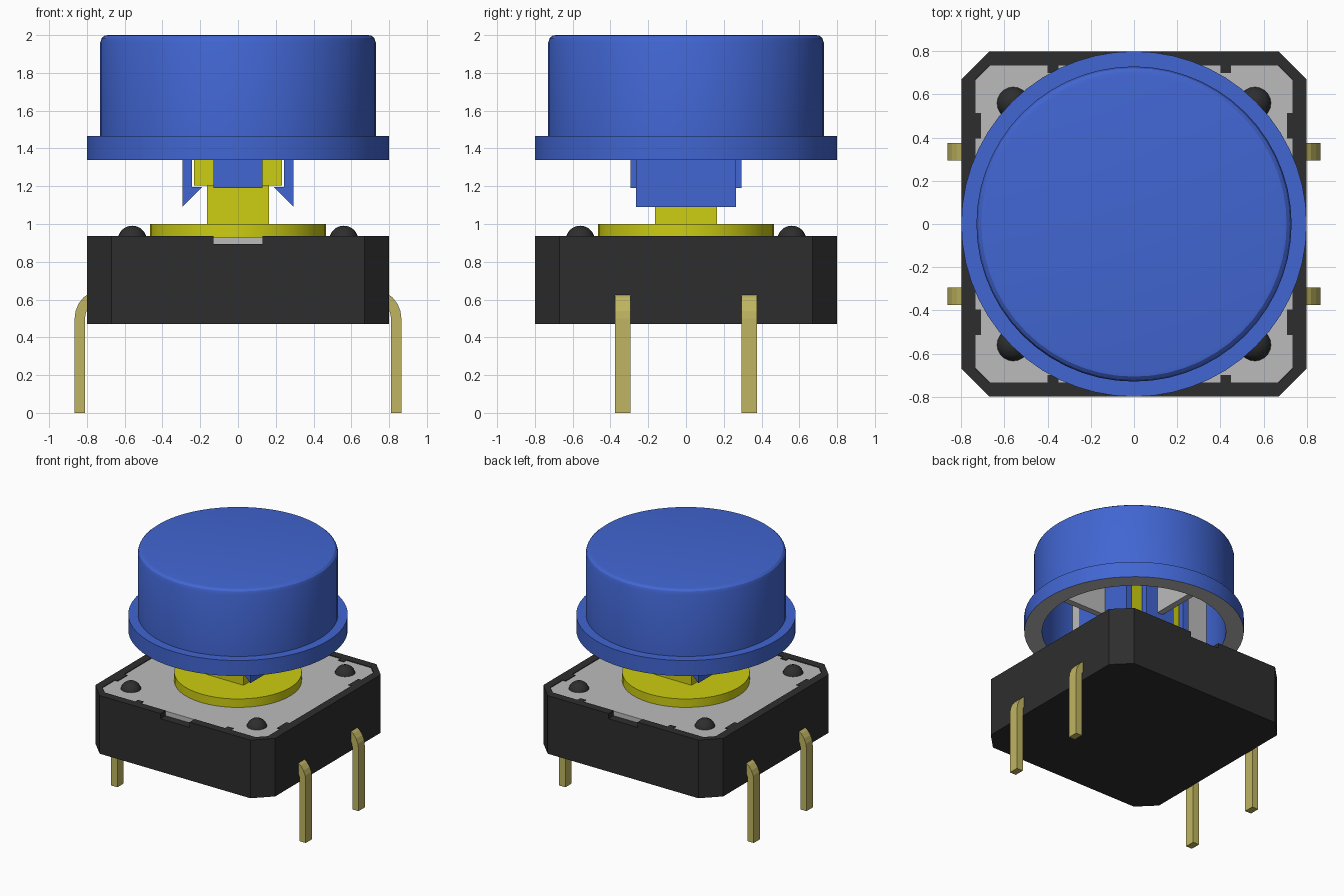
import bpy, bmesh, math
from mathutils import Vector, Matrix

if "Cube" in bpy.data.objects:
    bpy.data.objects.remove(bpy.data.objects["Cube"])


def material(name, rgb):
    m = bpy.data.materials.new(name)
    m.diffuse_color = (*rgb, 1)
    m.use_nodes = True
    m.node_tree.nodes["Principled BSDF"].inputs["Base Color"].default_value = m.diffuse_color
    return m


BLUE = material("cap blue", (0.054, 0.133, 0.65))
GREY = material("metal grey", (0.50, 0.50, 0.50))
DARK = material("dark plastic", (0.027, 0.027, 0.027))
YELLOW = material("yellow plastic", (0.61, 0.61, 0.006))
BRASS = material("brass", (0.52, 0.46, 0.12))


def finish(name, bm, mat, smooth=False):
    bmesh.ops.remove_doubles(bm, verts=bm.verts, dist=1e-5)
    bmesh.ops.recalc_face_normals(bm, faces=bm.faces)
    me = bpy.data.meshes.new(name)
    bm.to_mesh(me)
    bm.free()
    me.materials.append(mat)
    ob = bpy.data.objects.new(name, me)
    bpy.context.collection.objects.link(ob)
    if smooth:
        bpy.ops.object.select_all(action='DESELECT')
        ob.select_set(True)
        bpy.context.view_layer.objects.active = ob
        bpy.ops.object.shade_smooth_by_angle(angle=math.radians(30))
    return ob


def add_prism(bm, start, offset):
    """Extrude the polygon through the start points by an offset."""
    f = bm.faces.new([bm.verts.new(p) for p in start])
    r = bmesh.ops.extrude_face_region(bm, geom=[f], use_keep_orig=True)
    vs = [v for v in r['geom'] if isinstance(v, bmesh.types.BMVert)]
    bmesh.ops.translate(bm, verts=vs, vec=Vector(offset))


def prism(name, start, offset, mat):
    bm = bmesh.new()
    add_prism(bm, start, offset)
    return finish(name, bm, mat)


def box(name, x0, x1, y0, y1, z0, z1, mat):
    return prism(name, [(x0, y0, z0), (x1, y0, z0), (x1, y1, z0), (x0, y1, z0)],
                 (0, 0, z1 - z0), mat)


def lathe(name, profile, mat, steps=48):
    bm = bmesh.new()
    vs = [bm.verts.new((r, 0, z)) for r, z in profile]
    es = [bm.edges.new(p) for p in zip(vs, vs[1:])]
    bmesh.ops.spin(bm, geom=vs + es, cent=(0, 0, 0), axis=(0, 0, 1),
                   angle=math.tau, steps=steps, use_merge=True)
    return finish(name, bm, mat, True)


def octagon(a, b, z):
    return [(b, -a, z), (a, -b, z), (a, b, z), (b, a, z),
            (-b, a, z), (-a, b, z), (-a, -b, z), (-b, -a, z)]


# Housing with a recessed top and notches at front and back
housing = prism("housing", octagon(0.8, 0.67, 0.47), (0, 0, 0.467), DARK)
cutters = [prism("recess_cutter", octagon(0.735, 0.67, 0.893), (0, 0, 0.1), DARK)]
for s in (-1, 1):
    y0, y1 = sorted((s * 0.7, s * 0.85))
    cutters.append(box("notch_cutter", -0.13, 0.13, y0, y1, 0.895, 1.0, DARK))
for c in cutters:
    c.hide_render = True
    c.hide_set(True)
    mod = housing.modifiers.new("cut", 'BOOLEAN')
    mod.operation = 'DIFFERENCE'
    mod.solver = 'EXACT'
    mod.object = c

# Metal cover plate sitting in the recess
prism("cover_plate", octagon(0.734, 0.669, 0.885), (0, 0, 0.047), GREY)

# Small retaining lugs along the rim
for s in (-1, 1):
    for x in (-0.375, 0.425):
        y0, y1 = sorted((s * 0.70, s * 0.75))
        box("rim_lug", x - 0.025, x + 0.025, y0, y1, 0.89, 0.937, DARK)
    for y in (-0.455, 0.455):
        x0, x1 = sorted((s * 0.708, s * 0.75))
        box("side_lug", x0, x1, y - 0.06, y + 0.06, 0.89, 0.937, DARK)

# Domed corner rivets
for x in (-0.56, 0.56):
    for y in (-0.56, 0.56):
        bm = bmesh.new()
        bmesh.ops.create_uvsphere(
            bm, u_segments=20, v_segments=12, radius=0.077,
            matrix=Matrix.Translation((x, y, 0.914)))
        finish("rivet", bm, DARK, True)

# Bent pins: straight leg with a quarter turn into the housing
turn = [math.radians(a) for a in range(0, 91, 15)]
outer = [(0.71 + 0.155 * math.cos(a), 0.5 + 0.155 * math.sin(a)) for a in turn]
inner = [(0.71 + 0.10 * math.cos(a), 0.5 + 0.10 * math.sin(a)) for a in turn]
pin_profile = [(0.865, 0)] + outer + inner[::-1] + [(0.81, 0)]
for s in (-1, 1):
    for y in (-0.335, 0.335):
        prism("pin", [(s * x, y - 0.04, z) for x, z in pin_profile],
              (0, 0.08, 0), BRASS)

# Plunger: round flange, square stem and wider head
lathe("plunger_flange", [(0, 0.92), (0.465, 0.92), (0.465, 1.0), (0, 1.0)], YELLOW)
box("plunger_stem", -0.165, 0.165, -0.165, 0.165, 0.99, 1.21, YELLOW)
box("plunger_head", -0.233, 0.233, -0.233, 0.233, 1.205, 1.6, YELLOW)

# Hollow round cap with a brim; downward faces are grey
cap = lathe("cap", [(0, 2), (0.69, 2), (0.707, 1.997), (0.722, 1.984), (0.73, 1.96),
                    (0.73, 1.465), (0.8, 1.465), (0.8, 1.34), (0.67, 1.34),
                    (0.67, 1.9), (0, 1.9)], BLUE, 56)
cap.data.materials.append(GREY)
for p in cap.data.polygons:
    if p.normal.z < -0.9:
        p.material_index = 1

# Snap hooks left and right, plain guide plates front and back
hook = [(0.295, 1.91), (0.295, 1.09), (0.19, 1.195), (0.243, 1.195), (0.243, 1.91)]
for s in (-1, 1):
    prism("snap_hook", [(s * x, -0.265, z) for x, z in hook], (0, 0.53, 0), BLUE)
    y0, y1 = sorted((s * 0.243, s * 0.295))
    box("guide_plate", -0.13, 0.13, y0, y1, 1.19, 1.91, BLUE)

# Radial ribs inside the cap
for s in (-1, 1):
    a, b = sorted((s * 0.29, s * 0.68))
    box("cap_rib", a, b, -0.025, 0.025, 1.36, 1.91, GREY)
    box("cap_rib", -0.025, 0.025, a, b, 1.36, 1.91, GREY)
